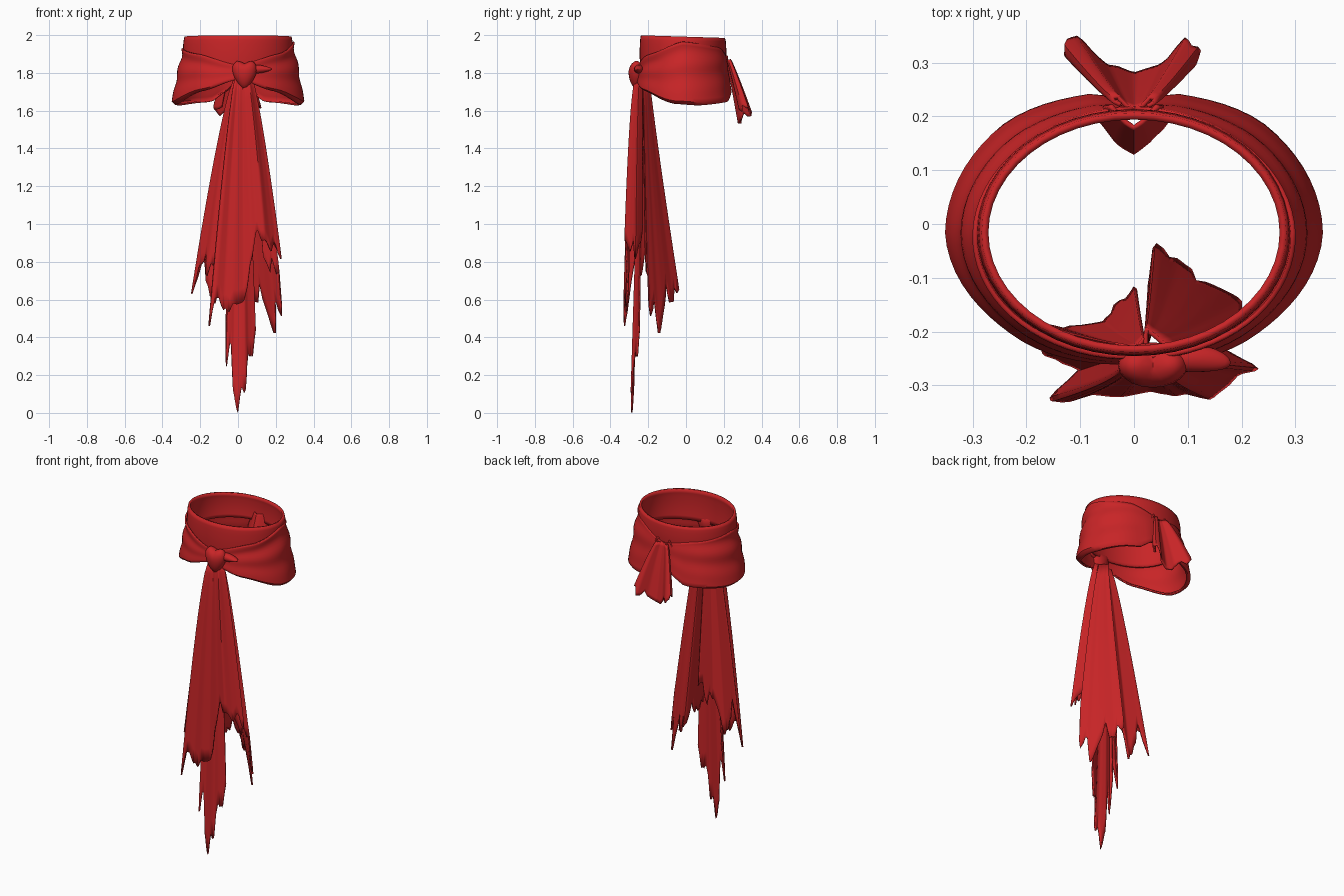
import bpy, bmesh, math, random
from mathutils import Vector

if "Cube" in bpy.data.objects:
    bpy.data.objects.remove(bpy.data.objects["Cube"])

rng = random.Random(4)
red = bpy.data.materials.new("red cloth")
red.diffuse_color = (0.58, 0.018, 0.02, 1)
red.use_nodes = True
red.node_tree.nodes["Principled BSDF"].inputs["Base Color"].default_value = red.diffuse_color


def lerp(a, b, t):
    return a + (b - a) * t


def interp(table, t):
    """Smooth interpolation through (t, value) pairs."""
    for (t0, v0), (t1, v1) in zip(table, table[1:]):
        if t <= t1:
            k = (t - t0) / (t1 - t0)
            return lerp(v0, v1, k * k * (3 - 2 * k) * 0.5 + k * 0.5)
    return table[-1][1]


def finish(obj, thick=0, offset=0, angle=50):
    obj.data.materials.append(red)
    bpy.ops.object.select_all(action='DESELECT')
    obj.select_set(True)
    bpy.context.view_layer.objects.active = obj
    bpy.ops.object.shade_smooth_by_angle(angle=math.radians(angle))
    if thick:
        mod = obj.modifiers.new("cloth thickness", 'SOLIDIFY')
        mod.thickness, mod.offset = thick, offset


def grid(name, point, nu, nv, closed=False, **kw):
    """Sheet of cloth from a function of (u, v), both 0..1."""
    cols = nu if closed else nu + 1
    verts = [point(i / nu, j / nv) for i in range(cols) for j in range(nv + 1)]
    faces = []
    for i in range(nu):
        a, b = i * (nv + 1), ((i + 1) % cols) * (nv + 1)
        faces += [(a + j, a + j + 1, b + j + 1, b + j) for j in range(nv)]
    me = bpy.data.meshes.new(name)
    me.from_pydata(verts, [], faces)
    bm = bmesh.new()
    bm.from_mesh(me)
    bmesh.ops.recalc_face_normals(bm, faces=bm.faces)
    bm.to_mesh(me)
    bm.free()
    obj = bpy.data.objects.new(name, me)
    bpy.context.collection.objects.link(obj)
    finish(obj, **kw)
    return obj


def tail(name, top, gather, zref, path, px=0.8, py=1.0, jag=0.05, n=60):
    """Hanging ragged sheet fanning from a gathered top to path points (x, y, hem z)."""
    pts = [Vector(p) for p in path]
    dist = [0]
    for a, b in zip(pts, pts[1:]):
        dist.append(dist[-1] + (b - a).xy.length)
    mid = sum((p.xy for p in pts), Vector((0, 0))) / len(pts)
    knots = [rng.uniform(-jag, jag) for _ in range(n // 2 + 2)]

    def point(u, v):
        d = u * dist[-1]
        i = max(k for k in range(len(pts) - 1) if dist[k] <= d + 1e-9)
        p = pts[i].lerp(pts[i + 1], (d - dist[i]) / (dist[i + 1] - dist[i]))
        h = u * n / 2
        ragged = lerp(knots[int(h)], knots[int(h) + 1], h % 1)
        z = lerp(top[2], max(p.z + ragged, 0.002), v)
        t = (top[2] - z) / (top[2] - zref)
        x0 = top[0] + gather * (p.x - mid.x)
        y0 = top[1] + gather * (p.y - mid.y)
        return (lerp(x0, p.x, t ** px), lerp(y0, p.y, t ** py), z)

    return grid(name, point, n, 16, thick=0.008)


# Waist band
def band_point(u, v):
    th = u * math.tau
    front = (1 + math.cos(th)) / 2
    z = lerp(1.985 + 0.014 * front, 1.84 - 0.03 * front, v)
    r = 1 + 0.02 * math.sin(v * math.pi) - 0.01 * (v == 0)
    return (0.286 * r * math.sin(th), -0.016 - 0.225 * r * math.cos(th), z)


grid("waist_band", band_point, 48, 8, closed=True, thick=0.013, offset=-1)


# Hip drapes: narrow at front and back, deep and flaring at the sides
def make_drape(name, side, crest):
    high = [(0, 1.84), (0.25, 1.90), (0.5, crest), (0.8, crest - 0.03), (1, 1.87)]
    low = [(0, 1.77), (0.2, 1.71), (0.45, 1.64), (0.6, 1.632), (0.85, 1.65), (0.93, 1.70), (1, 1.76)]
    flare = [(0, 0.01), (0.25, 0.03), (0.5, 0.056), (0.75, 0.05), (0.92, 0.032), (1, 0.004)]

    def point(u, v):
        th = u * math.pi
        s = math.sin(th)
        hem = max(0, v - 0.9) / 0.1
        out = 0.005 + interp(flare, u) * min(1, v / 0.9) ** 1.1
        out += 0.008 * s * math.sin(v * 15 + u * 5) * (1 - v) - 0.025 * hem * s
        z = lerp(interp(high, u), interp(low, u), min(1, v / 0.94))
        return (side * (0.286 + out) * s, -0.016 - (0.225 + out) * math.cos(th), z)

    grid(name, point, 36, 20, thick=0.009)


make_drape("right_hip_drape", 1, 1.965)
make_drape("left_hip_drape", -1, 1.93)


# Front knot: heart-like lump, and its small loose end
def lump(name, centre, size, shape):
    bm = bmesh.new()
    bmesh.ops.create_uvsphere(bm, u_segments=20, v_segments=12, radius=1)
    for v in bm.verts:
        p = shape(v.co)
        v.co = Vector(centre) + Vector((p.x * size[0], p.y * size[1], p.z * size[2]))
    me = bpy.data.meshes.new(name)
    bm.to_mesh(me)
    bm.free()
    obj = bpy.data.objects.new(name, me)
    bpy.context.collection.objects.link(obj)
    finish(obj)


def heart(p):
    dent = 0.3 * max(0, p.z) * (1 - min(1, abs(p.x) * 2))
    return Vector((p.x * (1 + 0.4 * p.z), p.y * (1 + 0.15 * p.z), p.z - dent))


lump("front_knot", (0.035, -0.262, 1.795), (0.061, 0.042, 0.078), heart)
lump("knot_loose_end", (0.11, -0.25, 1.82), (0.07, 0.025, 0.022),
     lambda p: Vector((p.x, p.y - 0.3 * p.x * p.x, p.z * (1 - 0.35 * p.x))))

# Long front tails, layered from front to back
tail("front_tail", (0.03, -0.25, 1.78), 0.22, 0.7,
     [(-0.10, -0.26, 0.95), (-0.135, -0.32, 0.46), (-0.115, -0.325, 0.62), (-0.07, -0.31, 0.52),
      (-0.02, -0.315, 0.58), (0.03, -0.305, 0.62), (0.08, -0.32, 0.80), (0.11, -0.32, 0.94),
      (0.16, -0.33, 0.93), (0.19, -0.30, 0.83), (0.225, -0.275, 0.90), (0.245, -0.27, 0.80),
      (0.18, -0.23, 0.98)], py=0.45, jag=0.04)
tail("middle_tail", (0.01, -0.235, 1.76), 0.25, 0.25,
     [(-0.07, -0.26, 0.45), (-0.062, -0.285, 0.24), (-0.04, -0.28, 0.38), (-0.025, -0.275, 0.10),
      (0.0, -0.28, 0.0), (0.018, -0.285, 0.14), (0.038, -0.285, 0.12), (0.055, -0.27, 0.35),
      (0.075, -0.26, 0.29), (0.10, -0.25, 0.44)], jag=0.03, n=40)
tail("left_tail", (-0.005, -0.23, 1.76), 0.18, 0.7,
     [(-0.10, -0.28, 0.90), (-0.17, -0.24, 0.74), (-0.19, -0.21, 0.84), (-0.235, -0.17, 0.67),
      (-0.20, -0.18, 0.80), (-0.12, -0.20, 0.60), (-0.06, -0.18, 0.75), (0.0, -0.10, 0.88)])
tail("right_rear_tail", (0.04, -0.215, 1.76), 0.18, 0.6,
     [(0.03, -0.20, 0.72), (0.03, -0.10, 0.74), (0.04, -0.03, 0.70), (0.08, -0.07, 0.60),
      (0.12, -0.10, 0.64), (0.155, -0.13, 0.56), (0.18, -0.155, 0.44), (0.20, -0.17, 0.60),
      (0.225, -0.195, 0.55), (0.235, -0.20, 0.75), (0.15, -0.21, 0.8)], py=1.1)

# Short pleated tail at the back and its end tucked inside the band
tail("back_tail", (0, 0.225, 1.87), 0.3, 1.62,
     [(-0.085, 0.29, 1.60), (-0.125, 0.31, 1.62), (-0.13, 0.335, 1.64), (-0.10, 0.335, 1.59),
      (-0.045, 0.28, 1.56), (0, 0.262, 1.54), (0.045, 0.28, 1.57), (0.09, 0.33, 1.59),
      (0.12, 0.325, 1.61), (0.115, 0.30, 1.61), (0.08, 0.28, 1.59)], py=0.9, jag=0.02, n=44)
tail("back_tucked_end", (0, 0.20, 1.89), 0.5, 1.76,
     [(-0.085, 0.21, 1.78), (-0.03, 0.15, 1.77), (0, 0.13, 1.76), (0.03, 0.15, 1.77),
      (0.085, 0.21, 1.78)], jag=0.008, n=20)
